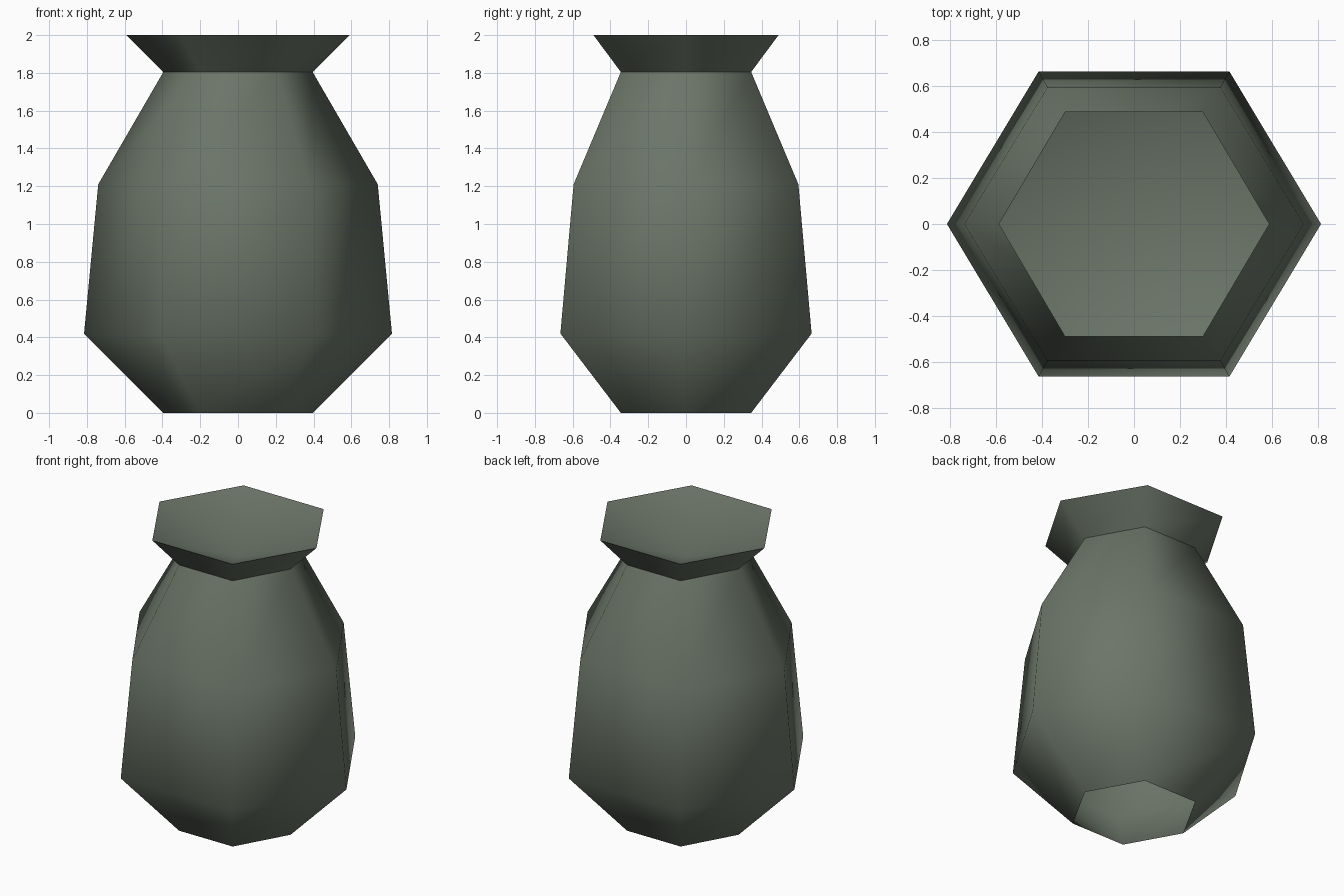
import bpy
import bmesh

cube = bpy.data.objects.get("Cube")
if cube:
    bpy.data.objects.remove(cube, do_unlink=True)

# One dull olive-grey cloth colour
CLOTH = (0.148, 0.178, 0.139, 1.0)
cloth = bpy.data.materials.new("olive_grey_cloth")
cloth.use_nodes = True
cloth.diffuse_color = CLOTH
cloth.node_tree.nodes["Principled BSDF"].inputs["Base Color"].default_value = CLOTH

# Hexagonal rings from base to mouth: height, half width, half depth
NECK = 1.805
TOP = 2.0
DIMPLE = 1.78
PROFILE = [
    (0.0, 0.395, 0.345),
    (0.42, 0.815, 0.665),
    (1.21, 0.74, 0.595),
    (NECK, 0.395, 0.345),
    (TOP, 0.59, 0.49),
]


def hex_ring(bm, z, w, d):
    """Six corners, with points on the left and right sides."""
    h = w * 0.51
    corners = [(w, 0), (h, d), (-h, d), (-w, 0), (-h, -d), (h, -d)]
    return [bm.verts.new((x, y, z)) for x, y in corners]


bm = bmesh.new()
rings = [hex_ring(bm, *row) for row in PROFILE]

# Side panels of the sack and its flared, tied top; the base is open
for low, high in zip(rings, rings[1:]):
    for i in range(6):
        j = (i + 1) % 6
        bm.faces.new((low[i], low[j], high[j], high[i]))

# Gathered top, sunk towards the middle
rim = rings[-1]
centre = bm.verts.new((0, 0, DIMPLE))
for i in range(6):
    bm.faces.new((rim[i], rim[(i + 1) % 6], centre))

# Soft cloth with crisp creases at the neck and rim
for face in bm.faces:
    face.smooth = True
for ring in rings[3:]:
    for i in range(6):
        bm.edges.get((ring[i], ring[(i + 1) % 6])).smooth = False

mesh = bpy.data.meshes.new("sack")
bm.to_mesh(mesh)
bm.free()
mesh.materials.append(cloth)
sack = bpy.data.objects.new("sack", mesh)
bpy.context.collection.objects.link(sack)
